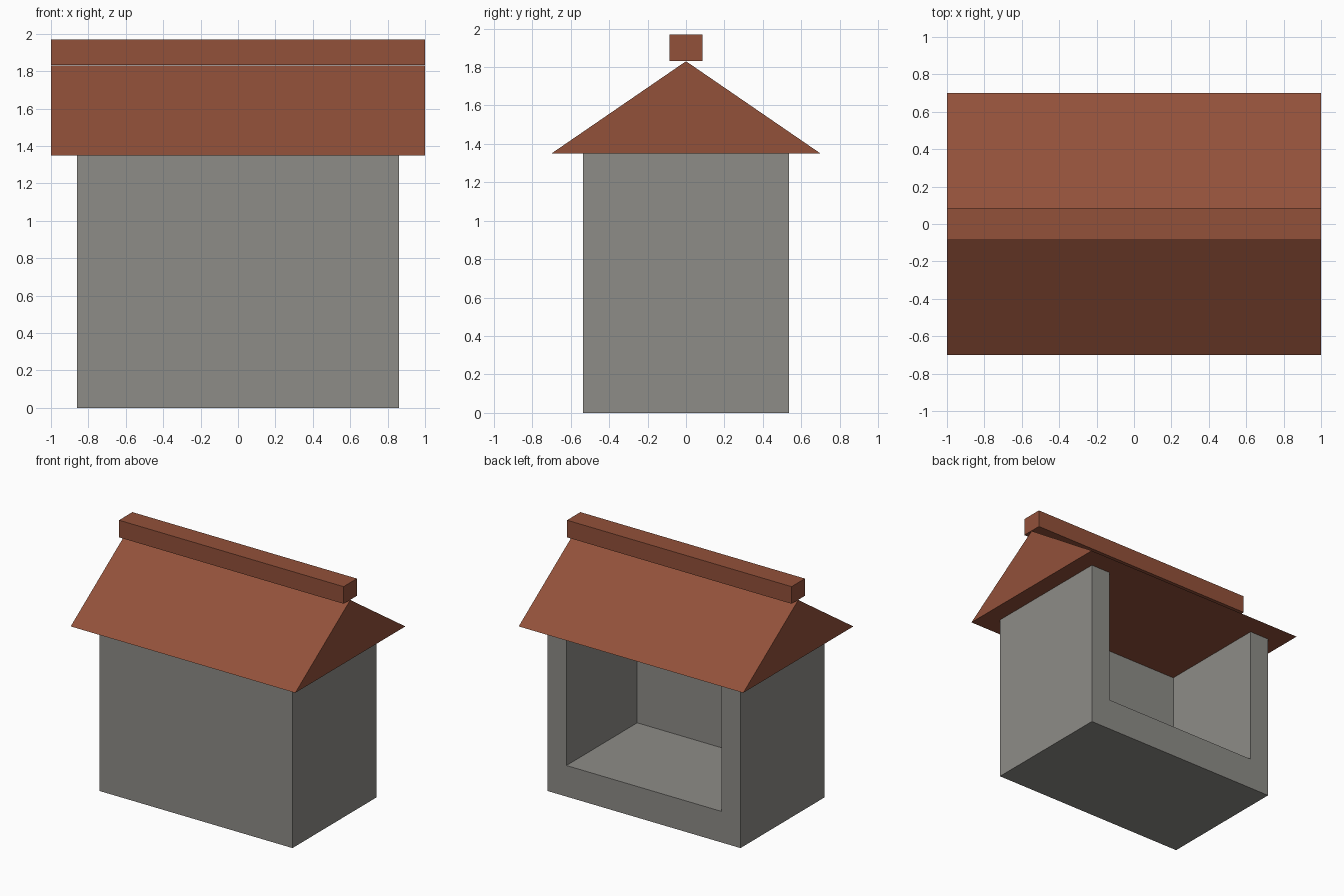
import bpy
import bmesh

if "Cube" in bpy.data.objects:
    bpy.data.objects.remove(bpy.data.objects["Cube"])


def material(name, rgb):
    m = bpy.data.materials.new(name)
    m.diffuse_color = (*rgb, 1.0)
    m.use_nodes = True
    m.node_tree.nodes["Principled BSDF"].inputs["Base Color"].default_value = m.diffuse_color
    return m


STONE = material("grey stone", (0.27, 0.265, 0.245))
CLAY = material("red brown clay", (0.29, 0.082, 0.042))


def finish(name, bm, mat):
    bmesh.ops.recalc_face_normals(bm, faces=bm.faces[:])
    mesh = bpy.data.meshes.new(name)
    bm.to_mesh(mesh)
    bm.free()
    mesh.materials.append(mat)
    obj = bpy.data.objects.new(name, mesh)
    bpy.context.collection.objects.link(obj)
    return obj


def extruded(name, profile, axis_vec, mat):
    """Extrude a closed planar profile of 3D points along a vector."""
    bm = bmesh.new()
    face = bm.faces.new([bm.verts.new(p) for p in profile])
    new = bmesh.ops.extrude_face_region(bm, geom=[face])["geom"]
    verts = [v for v in new if isinstance(v, bmesh.types.BMVert)]
    bmesh.ops.translate(bm, verts=verts, vec=axis_vec)
    return finish(name, bm, mat)


def box(name, x, y, z, mat):
    profile = [(x[0], y[0], z[0]), (x[1], y[0], z[0]),
               (x[1], y[1], z[0]), (x[0], y[1], z[0])]
    return extruded(name, profile, (0, 0, z[1] - z[0]), mat)


# Main block: solid base and three walls, open at the back and under the roof
HX, HY, TOP = 0.86, 0.535, 1.35
WALL, FLOOR = 0.17, 0.25
body = box("walls", (-HX, HX), (-HY, HY), (0, TOP), STONE)
room = box("room_cutter", (-HX + WALL, HX - WALL), (-HY + WALL, HY + 0.2),
           (FLOOR, TOP + 0.2), STONE)
room.hide_render = True
cut = body.modifiers.new("room", "BOOLEAN")
cut.operation = "DIFFERENCE"
cut.solver = "EXACT"
cut.object = room
bpy.context.view_layer.objects.active = body
body.select_set(True)
bpy.ops.object.modifier_apply(modifier="room")
bpy.data.objects.remove(room)

# Thin panel on the inside of the front wall
inner = -HY + WALL
box("inner_panel", (-0.37, 0.37), (inner - 0.01, inner + 0.004),
    (FLOOR + 0.008, 1.15), STONE)

# Solid gable roof with overhanging eaves
extruded("roof", [(-1, -0.7, TOP), (-1, 0.7, TOP), (-1, 0, 1.83)],
         (2, 0, 0), CLAY)

# Square beam resting on the ridge
box("ridge_beam", (-1, 1), (-0.085, 0.085), (1.832, 1.97), CLAY)
